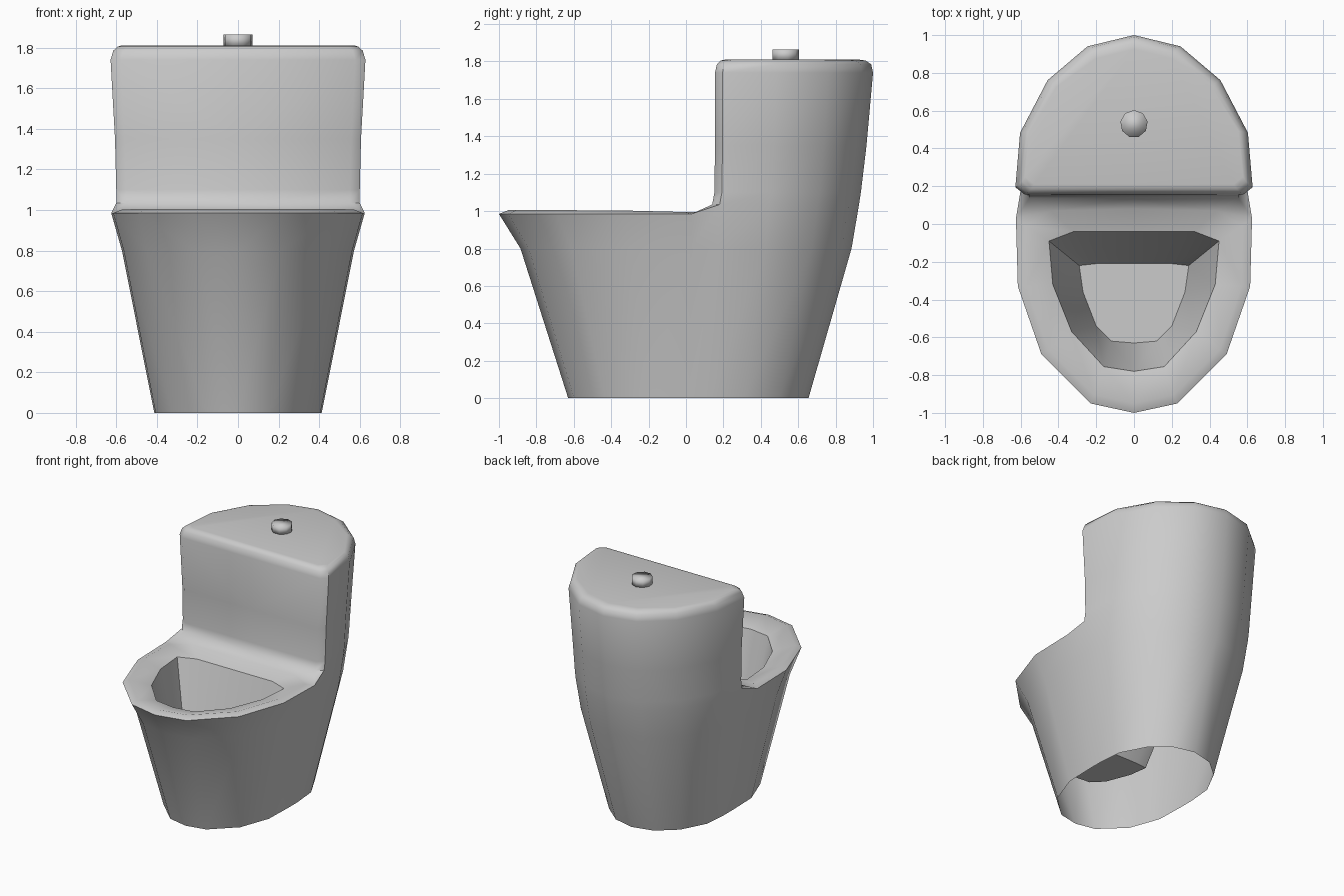
import bpy, bmesh, math
from mathutils import Vector

if "Cube" in bpy.data.objects:
    bpy.data.objects.remove(bpy.data.objects["Cube"])

ceramic = bpy.data.materials.new("light_grey_ceramic")
ceramic.diffuse_color = (0.6, 0.6, 0.6, 1)
ceramic.use_nodes = True
ceramic.node_tree.nodes["Principled BSDF"].inputs["Base Color"].default_value = ceramic.diffuse_color


def finish(bm, name, angle):
    mesh = bpy.data.meshes.new(name)
    bm.to_mesh(mesh)
    bm.free()
    mesh.materials.append(ceramic)
    obj = bpy.data.objects.new(name, mesh)
    bpy.context.collection.objects.link(obj)
    bpy.ops.object.select_all(action='DESELECT')
    obj.select_set(True)
    bpy.context.view_layer.objects.active = obj
    bpy.ops.object.shade_smooth_by_angle(angle=math.radians(angle))
    return obj


bm = bmesh.new()


def row(points):
    return [bm.verts.new(p) for p in points]


def strip(a, b):
    for i in range(len(a) - 1):
        bm.faces.new((a[i], a[i + 1], b[i + 1], b[i]))


# Right half of the plan outline, from front tip to back tip
outline = [(0, -1), (.23, -.95), (.49, -.69), (.615, -.33), (.625, .03),
           (.625, .19), (.60, .48), (.455, .76), (.245, .94), (0, 1)]

# Pedestal: open foot and waist
foot = row([(x * .66, y * (.63 if y < 0 else .655), 0) for x, y in outline])
waist = row([(x * .915, y * .885, .8) for x, y in outline])
strip(foot, waist)

# Rim: flared outside, crest, inside edge
rim = row([(x, y, .985) for x, y in outline[:5]])
crest = row([(0, -.95, 1.005), (.21, -.905, 1.005), (.455, -.665, 1.005),
             (.57, -.33, 1.003), (.575, -.01, .995)])
inner = row([(0, -.78, .96), (.16, -.755, .96), (.33, -.57, .96),
             (.43, -.32, .96), (.45, -.09, .96), (.32, -.04, .96), (0, -.04, .96)])
strip(waist[:5], rim)
strip(rim, crest)
strip(crest, inner[:5])

# Bowl: wall and floor
floor = row([(0, -.63, .37), (.12, -.62, .37), (.20, -.54, .37), (.27, -.36, .37),
             (.29, -.22, .37), (.20, -.21, .37), (0, -.21, .37)])
strip(inner, floor)
bm.faces.new(floor)


# Tank: half loops running from front centre round the corner to back centre
def tank_row(z, kx, back, front=.15, inset=0):
    pts = [(0, front, z), (.575 * kx - inset, front, z)]
    for x, y in outline[5:]:
        t = (y - .19) / .81
        y0 = front + .04
        pts.append((max(0, x * kx - (inset if x else 0)), y0 + t * (back - y0), z))
    return row(pts)


rows = [tank_row(1.035, .96, .925, .14), tank_row(1.10, .96, .935, .152),
        tank_row(1.35, .97, .965, .155), tank_row(1.74, 1.005, 1.0, .155),
        tank_row(1.785, 1.0, .99, .165, .01), tank_row(1.805, .99, .96, .185, .025),
        tank_row(1.81, .98, .925, .21, .035)]
for a, b in zip(rows, rows[1:]):
    strip(a, b)
bm.faces.new(rows[-1])
strip(waist[5:], rows[0][2:])

# Shelf between the bowl and the tank
s1, s2 = row([(.44, .07, .995), (0, .08, .995)])
low = rows[0]
bm.faces.new((rim[4], crest[4], s1))
bm.faces.new((crest[4], inner[4], inner[5], s1))
bm.faces.new((inner[5], inner[6], s2, s1))
bm.faces.new((s1, s2, low[0], low[1]))
bm.faces.new((rim[4], s1, low[1], low[2]))
bm.faces.new((waist[4], waist[5], low[2], rim[4]))

# Drop the cap edges lying on the centre plane, then mirror the half
bmesh.ops.recalc_face_normals(bm, faces=bm.faces[:])
if rows[-1][0].link_faces and sum(f.normal.z for f in bm.faces if len(f.verts) == 7
                                  and f.calc_center_median().z > 1.8) < 0:
    bmesh.ops.reverse_faces(bm, faces=bm.faces[:])
bmesh.ops.mirror(bm, geom=bm.verts[:] + bm.edges[:] + bm.faces[:],
                 axis='X', merge_dist=.001)
bmesh.ops.recalc_face_normals(bm, faces=bm.faces[:])
if sum(f.normal.z for f in bm.faces if f.calc_center_median().z > 1.809) < 0:
    bmesh.ops.reverse_faces(bm, faces=bm.faces[:])
finish(bm, "toilet_body", 50)

# Flush button on the tank top
bm = bmesh.new()
bmesh.ops.create_cone(bm, cap_ends=True, segments=9, radius1=.073, radius2=.073, depth=.06)
bmesh.ops.translate(bm, verts=bm.verts[:], vec=Vector((0, .53, 1.835)))
finish(bm, "flush_button", 100)
